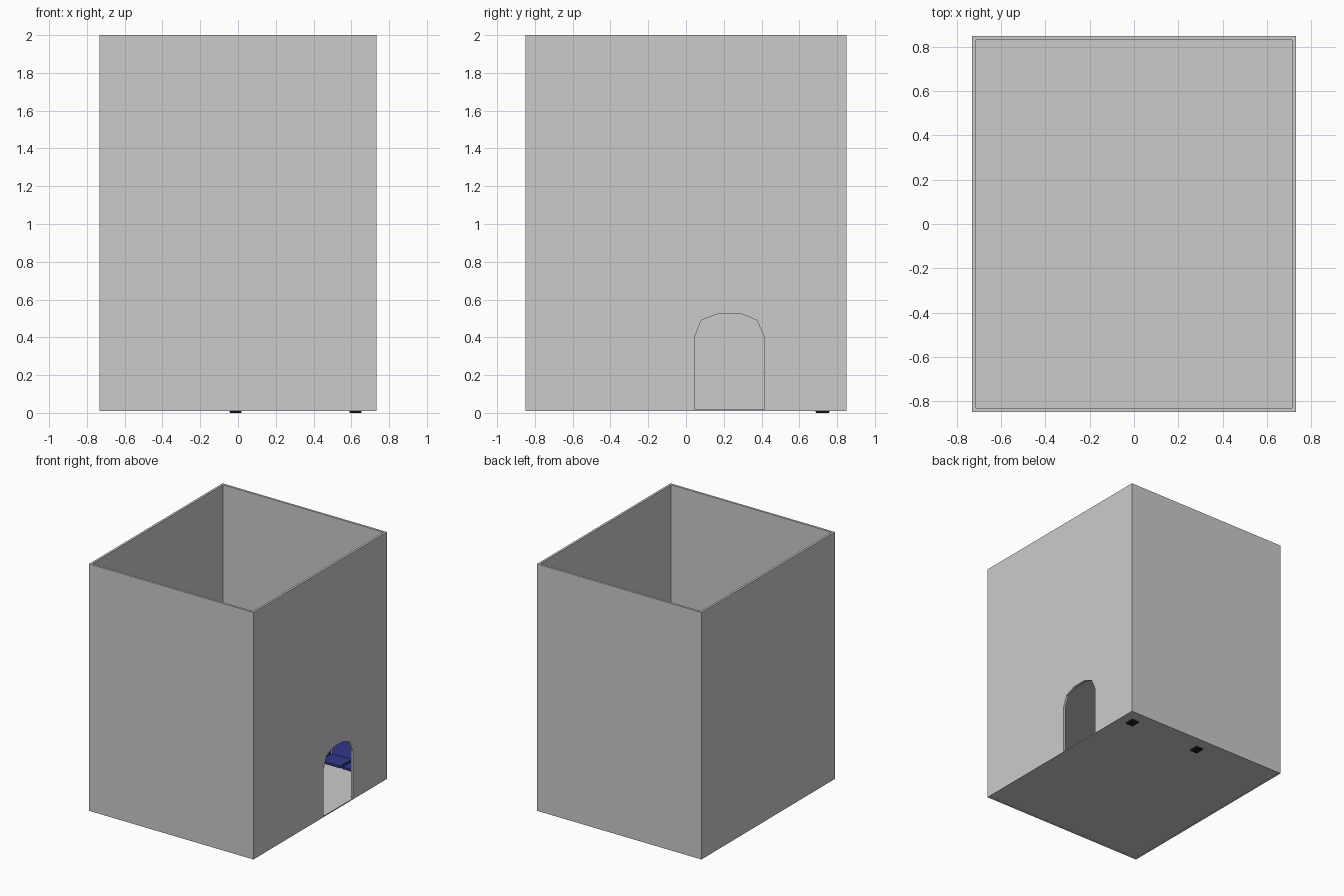
import bpy, bmesh, math

if "Cube" in bpy.data.objects:
    bpy.data.objects.remove(bpy.data.objects["Cube"])


def material(name, rgb):
    m = bpy.data.materials.new(name)
    m.diffuse_color = (*rgb, 1)
    m.use_nodes = True
    m.node_tree.nodes["Principled BSDF"].inputs["Base Color"].default_value = m.diffuse_color
    return m


BLUE = material("blue_plastic", (0.03, 0.04, 0.25))
BLACK = material("black_metal", (0.01, 0.01, 0.012))


def finish(name, bm, mat=None):
    bmesh.ops.recalc_face_normals(bm, faces=bm.faces)
    me = bpy.data.meshes.new(name)
    bm.to_mesh(me)
    bm.free()
    ob = bpy.data.objects.new(name, me)
    bpy.context.collection.objects.link(ob)
    if mat:
        me.materials.append(mat)
    return ob


def box(name, lo, hi, mat=None, taper=1.0):
    """Box between two corners; taper scales the bottom face."""
    bm = bmesh.new()
    bmesh.ops.create_cube(bm, size=1)
    for v in bm.verts:
        k = taper if v.co.z < 0 else 1
        v.co.x *= k
        v.co.y *= k
        for i in range(3):
            v.co[i] = (lo[i] + hi[i]) / 2 + v.co[i] * (hi[i] - lo[i])
    return finish(name, bm, mat)


def prism_x(name, profile, x0, x1, mat=None):
    """Extrude a (y, z) outline along x."""
    bm = bmesh.new()
    f = bm.faces.new([bm.verts.new((x0, y, z)) for y, z in profile])
    ext = bmesh.ops.extrude_face_region(bm, geom=[f])
    verts = [g for g in ext["geom"] if isinstance(g, bmesh.types.BMVert)]
    bmesh.ops.translate(bm, verts=verts, vec=(x1 - x0, 0, 0))
    return finish(name, bm, mat)


X, Y, T = 0.733, 0.85, 0.018

# Outer walls
box("front_wall", (-X, -Y, 0.01), (X, -Y + T, 2))
box("back_wall", (-X, Y - T, 0.01), (X, Y, 2))
box("left_wall", (-X, -Y + T, 0.01), (-X + T, Y - T, 2))

# Right wall with the arched doorway notched out of its outline
arch = [(0.045, 0.018), (0.045, 0.40), (0.08, 0.49), (0.17, 0.525),
        (0.29, 0.525), (0.375, 0.49), (0.415, 0.40), (0.415, 0.018)]
yi = Y - T
prism_x("right_wall",
        [(-yi, 0.018)] + arch + [(yi, 0.018), (yi, 2), (-yi, 2)], X - T, X)
box("right_sill", (X - T, -yi, 0.01), (X, yi, 0.018))

# Floor and the ceiling slab
box("floor", (-X + T, -yi, 0.011), (X - T, yi, 0.018))
box("ceiling", (-X + T, -yi, 0.61), (X - T, yi, 0.625))

# Bench frame: two pedestal legs and a beam
for i, x in enumerate((-0.013, 0.622)):
    box(f"bench_foot_{i}", (x - 0.037, 0.68, 0), (x + 0.037, 0.765, 0.024), BLACK, 0.8)
    box(f"bench_leg_{i}", (x - 0.012, 0.71, 0.024), (x + 0.012, 0.735, 0.11), BLACK)
box("bench_beam", (-0.09, 0.70, 0.10), (0.70, 0.745, 0.125), BLACK)

# Bench seats, each a bent shell with seat and backrest
shell = [(0.60, 0.125), (0.76, 0.122), (0.81, 0.27),
         (0.795, 0.275), (0.748, 0.14), (0.60, 0.143)]
for i in range(4):
    x = -0.085 + i * 0.198
    prism_x(f"bench_seat_{i}", shell, x, x + 0.18, BLUE)

# Cabinet standing beside the bench
box("cabinet", (-0.49, 0.60, 0.011), (-0.24, yi, 0.43))
